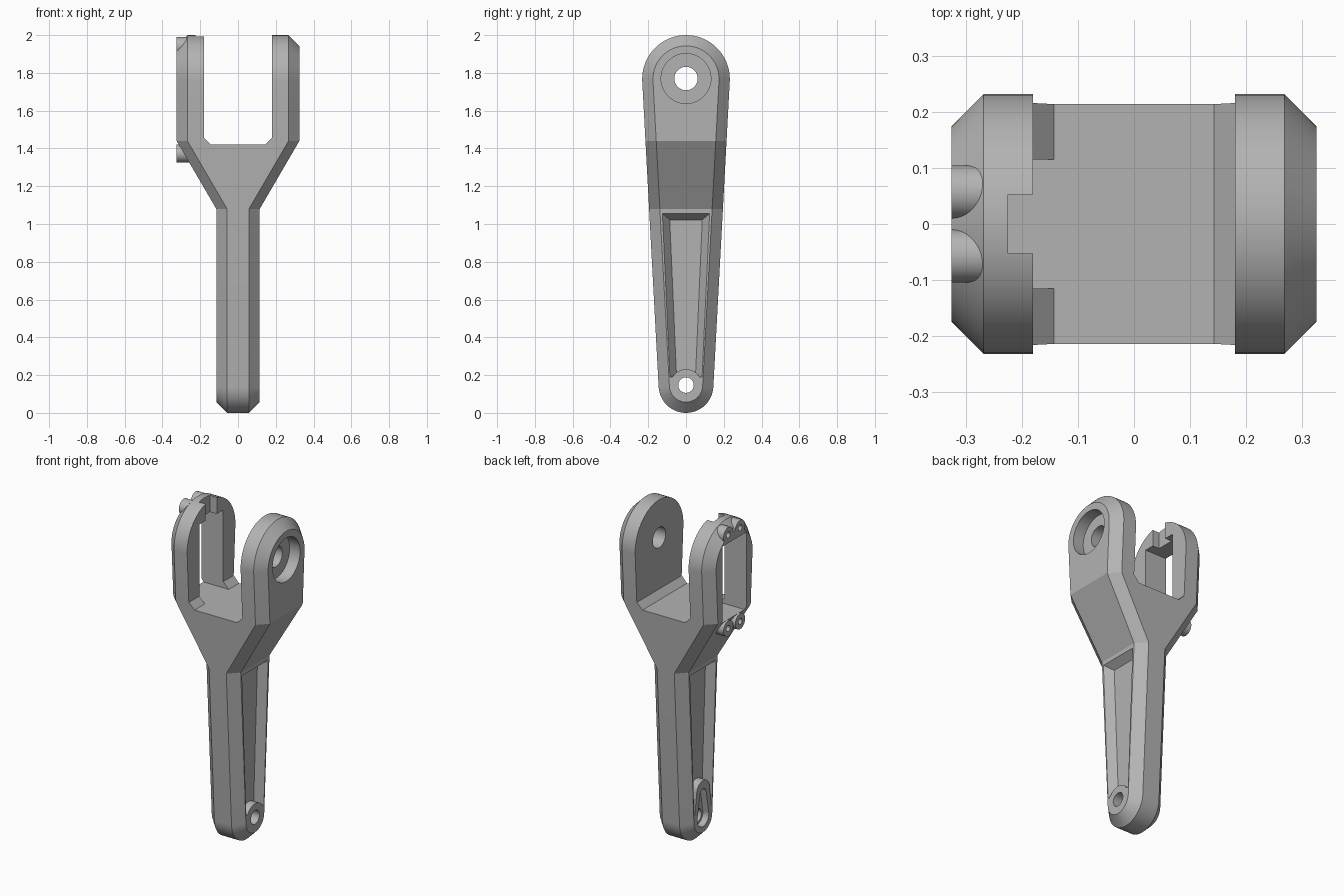
import bpy, bmesh, math

if "Cube" in bpy.data.objects:
    bpy.data.objects.remove(bpy.data.objects["Cube"], do_unlink=True)

grey = bpy.data.materials.new("plain grey")
grey.use_nodes = True
GREY = (0.45, 0.45, 0.45, 1)
grey.diffuse_color = GREY
grey.node_tree.nodes["Principled BSDF"].inputs["Base Color"].default_value = GREY

CHAMFER = 0.057


def capsule(z0, r0, z1, r1, mids=(), steps=14):
    """Right half of a tapered capsule, bottom to top, as (y, z)."""
    a = -math.asin((r1 - r0) / (z1 - z0))
    lo, hi = -math.pi / 2, math.pi / 2

    def arc(z, r, start, end):
        return [(r * math.cos(start + (end - start) * i / steps),
                 z + r * math.sin(start + (end - start) * i / steps))
                for i in range(steps + 1)]
    bottom, top = arc(z0, r0, lo + 0.05, a), arc(z1, r1, a, hi - 0.05)
    (ya, za), (yb, zb) = bottom[-1], top[0]
    side = [(ya + (yb - ya) * (z - za) / (zb - za), z) for z in mids]
    return bottom + side + top


def circle(z, r, steps=20):
    return [(r * math.cos(t), z + r * math.sin(t))
            for t in (-math.pi / 2 + math.pi * (i + 0.5) / steps for i in range(steps))]


def loft(name, rings):
    """Loft closed rings of 3D points; caps are strips between mirrored points."""
    bm = bmesh.new()
    loops = [[bm.verts.new(p) for p in ring] for ring in rings]
    n = len(loops[0])
    for a, b in zip(loops, loops[1:]):
        for i in range(n):
            j = (i + 1) % n
            bm.faces.new((a[i], a[j], b[j], b[i]))
    for loop in (loops[0], loops[-1]):
        for i in range(n // 2 - 1):
            bm.faces.new((loop[i], loop[i + 1], loop[n - 2 - i], loop[n - 1 - i]))
    bmesh.ops.recalc_face_normals(bm, faces=bm.faces)
    mesh = bpy.data.meshes.new(name)
    bm.to_mesh(mesh)
    bm.free()
    obj = bpy.data.objects.new(name, mesh)
    bpy.context.collection.objects.link(obj)
    mesh.materials.append(grey)
    return obj


def full(half):
    return half + [(-u, z) for u, z in reversed(half)]


def along_x(name, half, x0, x1, half_end=None, y=0.0):
    return loft(name, [[(x0, y + u, z) for u, z in full(half)],
                       [(x1, y + u, z) for u, z in full(half_end or half)]])


def combine(part, operation):
    """Apply a boolean to the body and discard the helper part."""
    part.hide_render = True
    mod = body.modifiers.new(part.name, 'BOOLEAN')
    mod.operation, mod.solver, mod.object = operation, 'EXACT', part
    bpy.context.view_layer.objects.active = body
    bpy.ops.object.modifier_apply(modifier=mod.name)
    bpy.data.objects.remove(part, do_unlink=True)


def cut(part):
    combine(part, 'DIFFERENCE')


def add(part):
    combine(part, 'UNION')


# Forked body: tapered capsule from the side, Y shape from the front, chamfered
def half_width(z):
    t = min(max((z - 1.08) / (1.44 - 1.08), 0), 1)
    return 0.115 + 0.21 * t


KINKS = (1.08, 1.44)
outer = full(capsule(0.145, 0.145, 1.768, 0.232, KINKS))
inner = full(capsule(0.145, 0.145 - CHAMFER, 1.768, 0.232 - CHAMFER, KINKS))


def face_ring(s):
    return [(s * half_width(o[1]), i[0], i[1]) for o, i in zip(outer, inner)]


def edge_ring(s):
    return [(s * (half_width(z) - CHAMFER), y, z) for y, z in outer]


body = loft("fork_body", [face_ring(-1), edge_ring(-1), edge_ring(1), face_ring(1)])

# Gap between the arms, with chamfered floor corners
gap = full([(0.143, 1.42), (0.18, 1.457), (0.18, 2.2)])
cut(loft("arm_gap", [[(x, y, z) for x, z in gap] for y in (-0.4, 0.4)]))

# Sloped lightening recess on both faces of the handle
for s in (-1, 1):
    mouth = [(0.085, 0.19), (0.125, 1.055)]
    floor = [(0.05, 0.19), (0.086, 1.022)]
    # extend past the surface with the same slope
    over = [(m[0] + (m[0] - f[0]) * 0.2, m[1] + (m[1] - f[1]) * 0.2)
            for m, f in zip(mouth, floor)]
    cut(along_x("handle_recess", over, s * 0.124, s * 0.07, floor))

# Pivot boss, and the longer boss with a tapered pocket on the right face
add(along_x("pivot_boss", circle(0.147, 0.084), -0.08, 0.115))
add(along_x("pocket_boss", capsule(0.147, 0.084, 0.31, 0.062), -0.115, 0.0))
cut(along_x("lever_pocket", capsule(0.147, 0.055, 0.29, 0.03), -0.2, -0.075))
cut(along_x("pivot_hole", circle(0.147, 0.041), -0.3, 0.3))

# Left arm: axle hole with counterbore
cut(along_x("axle_hole", circle(1.77, 0.062), 0.1, 0.4))
cut(along_x("axle_counterbore", circle(1.77, 0.132, 32), 0.255, 0.4))

# Right arm: screw bosses, window, cable notch
SCREWS = [(y, z) for y in (-0.057, 0.057) for z in (1.373, 1.942)]
for y, z in SCREWS:
    add(along_x("screw_boss", circle(z, 0.047), -0.325, -0.235, y=y))
cut(along_x("arm_window", [(0.115, 1.42), (0.115, 1.893)], -0.45, -0.1))
cut(along_x("cable_notch", [(0.053, 1.85), (0.053, 2.2)], -0.225, -0.1))
for y, z in SCREWS:
    cut(along_x("screw_hole", circle(z, 0.018, 8), -0.4, -0.25, y=y))

# Smooth rounded ends, sharp edges elsewhere
bpy.ops.object.select_all(action='DESELECT')
body.select_set(True)
bpy.context.view_layer.objects.active = body
bpy.ops.object.shade_smooth_by_angle(angle=math.radians(20))
